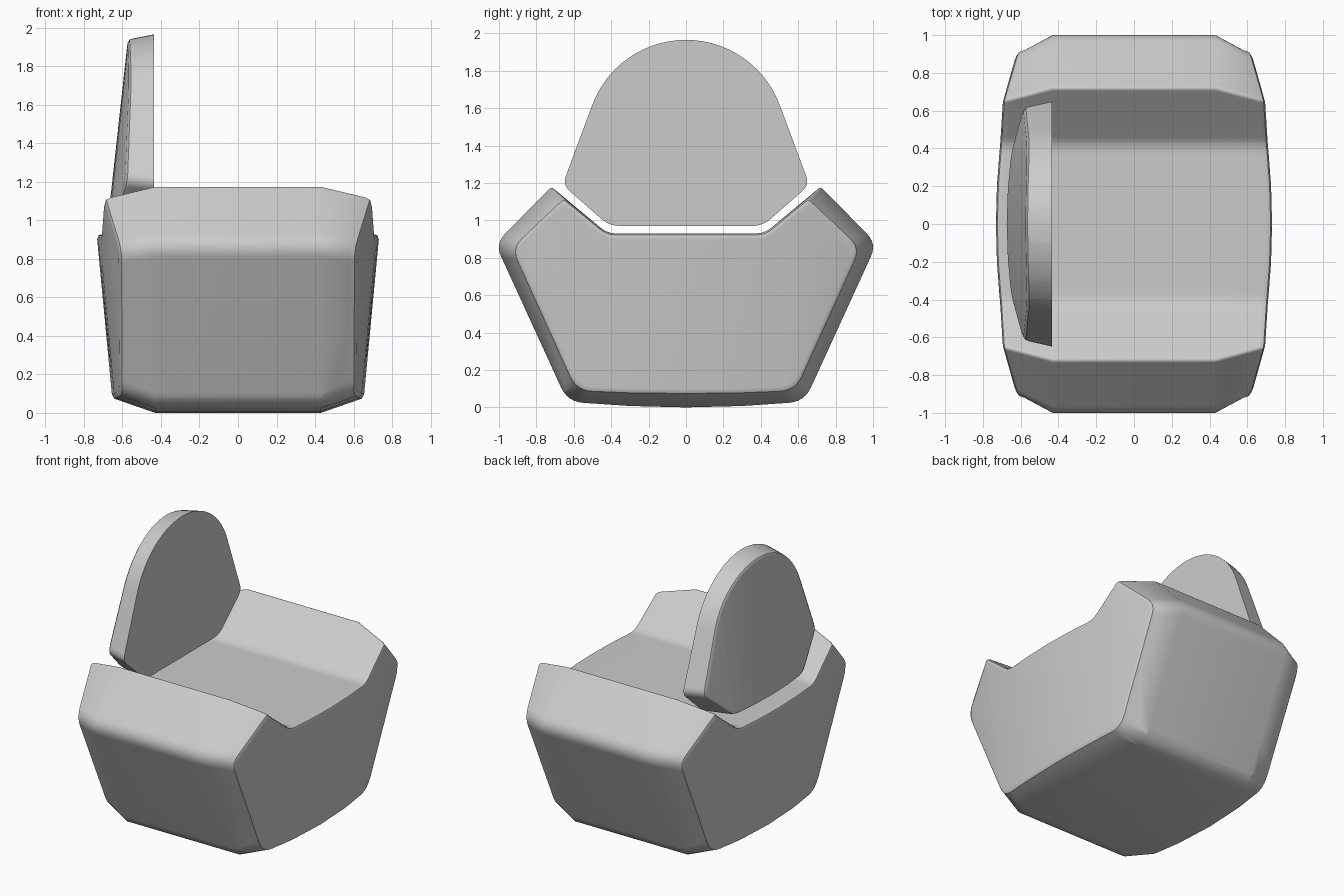
import bpy, bmesh, math
from mathutils import Vector

if "Cube" in bpy.data.objects:
    bpy.data.objects.remove(bpy.data.objects["Cube"])

grey = bpy.data.materials.new("plain_grey")
grey.use_nodes = True
grey.diffuse_color = (0.6, 0.6, 0.6, 1)
grey.node_tree.nodes["Principled BSDF"].inputs["Base Color"].default_value = (0.6, 0.6, 0.6, 1)


def mirrored(half):
    """Close a half outline that starts and ends on the centre line."""
    return half + [(-y, z) for y, z in half[-2:0:-1]]


def rounded(points, cuts, steps=6):
    """Round each corner of a closed outline by its cut distance."""
    out = []
    for i, p in enumerate(points):
        p, cut = Vector(p), cuts[i]
        if not cut:
            out.append(p)
            continue
        a = p + (Vector(points[i - 1]) - p).normalized() * cut
        b = p + (Vector(points[(i + 1) % len(points)]) - p).normalized() * cut
        for s in range(steps + 1):
            t = s / steps
            out.append(a * (1 - t) ** 2 + p * 2 * t * (1 - t) + b * t * t)
    return out


def mix(a, b, t):
    return [p.lerp(q, t) for p, q in zip(a, b)]


def loft(name, rings, slices):
    """Join rings of (outline, x function), close the ends, cut into columns."""
    bm = bmesh.new()
    loops = [[bm.verts.new((x(p.x, p.y), p.x, p.y)) for p in outline]
             for outline, x in rings]
    for lo, hi in zip(loops, loops[1:]):
        for i in range(len(lo)):
            bm.faces.new((lo[i - 1], lo[i], hi[i], hi[i - 1]))
    bm.faces.new(loops[0])
    bm.faces.new(loops[-1])
    for y in slices:
        bmesh.ops.bisect_plane(bm, geom=bm.verts[:] + bm.edges[:] + bm.faces[:],
                               dist=0.0005, plane_co=(0, y, 0), plane_no=(0, 1, 0))
    bmesh.ops.recalc_face_normals(bm, faces=bm.faces[:])
    mesh = bpy.data.meshes.new(name)
    bm.to_mesh(mesh)
    bm.free()
    mesh.materials.append(grey)
    obj = bpy.data.objects.new(name, mesh)
    bpy.context.collection.objects.link(obj)
    bpy.ops.object.select_all(action="DESELECT")
    obj.select_set(True)
    bpy.context.view_layer.objects.active = obj
    bpy.ops.object.shade_smooth_by_angle(angle=math.radians(35))
    normals = obj.modifiers.new("even_shading", "WEIGHTED_NORMAL")
    normals.keep_sharp = True
    return obj


# Seat body: notched outline with chamfered, bowed sides
def body_outline(notch, peak, shoulder, foot, base):
    seat = notch[1]
    half = [(0, seat), (0.2, seat), notch, peak, shoulder, foot,
            (0.3, base + (foot[1] - base) * 0.25), (0, base)]
    cuts = [0, 0, 0.05, 0.02, 0.075, 0.085, 0, 0]
    return rounded(mirrored(half), cuts + cuts[-2:0:-1])


def side(sign, depth):
    return lambda y, z: sign * (0.655 + 0.095 * (z - 0.1) - 0.13 * y * y - depth)


full = body_outline((0.42, 0.93), (0.72, 1.18), (1.02, 0.875), (0.633, 0.03), 0)
rim = body_outline((0.42, 0.93), (0.66, 1.125), (0.94, 0.855), (0.59, 0.08), 0.065)
cap = body_outline((0.43, 0.9), (0.645, 1.08), (0.91, 0.845), (0.57, 0.112), 0.097)


def body_half(sign):
    return [(cap, side(sign, 0)), (mix(cap, rim, 0.71), side(sign, 0.01)),
            (rim, side(sign, 0.035)), (full, lambda y, z: sign * 0.43)]


columns = [0] + [s * y for s in (-1, 1) for y in (0.1, 0.2, 0.3, 0.43, 0.55, 0.65, 0.75)]
loft("seat_body", body_half(-1) + body_half(1)[::-1], columns)

# Backrest: arched panel, flat inside and bowed outside
arch = [(0.535 * math.sin(a), 1.43 + 0.535 * math.cos(a))
        for a in [math.radians(70) * i / 14 for i in range(15)]]
half = arch + [(0.66, 1.19), (0.41, 0.97), (0.2, 0.97), (0, 0.97)]
cuts = [0] * len(arch) + [0.05, 0.06, 0, 0]
panel = rounded(mirrored(half), cuts + cuts[-2:0:-1])


def shrunk(scale):
    middle = Vector((0, 1.45))
    return [middle + (p - middle) * scale for p in panel]


def back(depth):
    return lambda y, z: -(0.675 - 0.11 * (z - 1) - 0.18 * y * y - depth)


loft("backrest", [(panel, lambda y, z: -0.435), (shrunk(0.96), back(0.03)),
                  (shrunk(0.947), back(0.009)), (shrunk(0.915), back(0))],
     [0] + [s * y for s in (-1, 1) for y in (0.1, 0.2, 0.3, 0.4, 0.5)])
